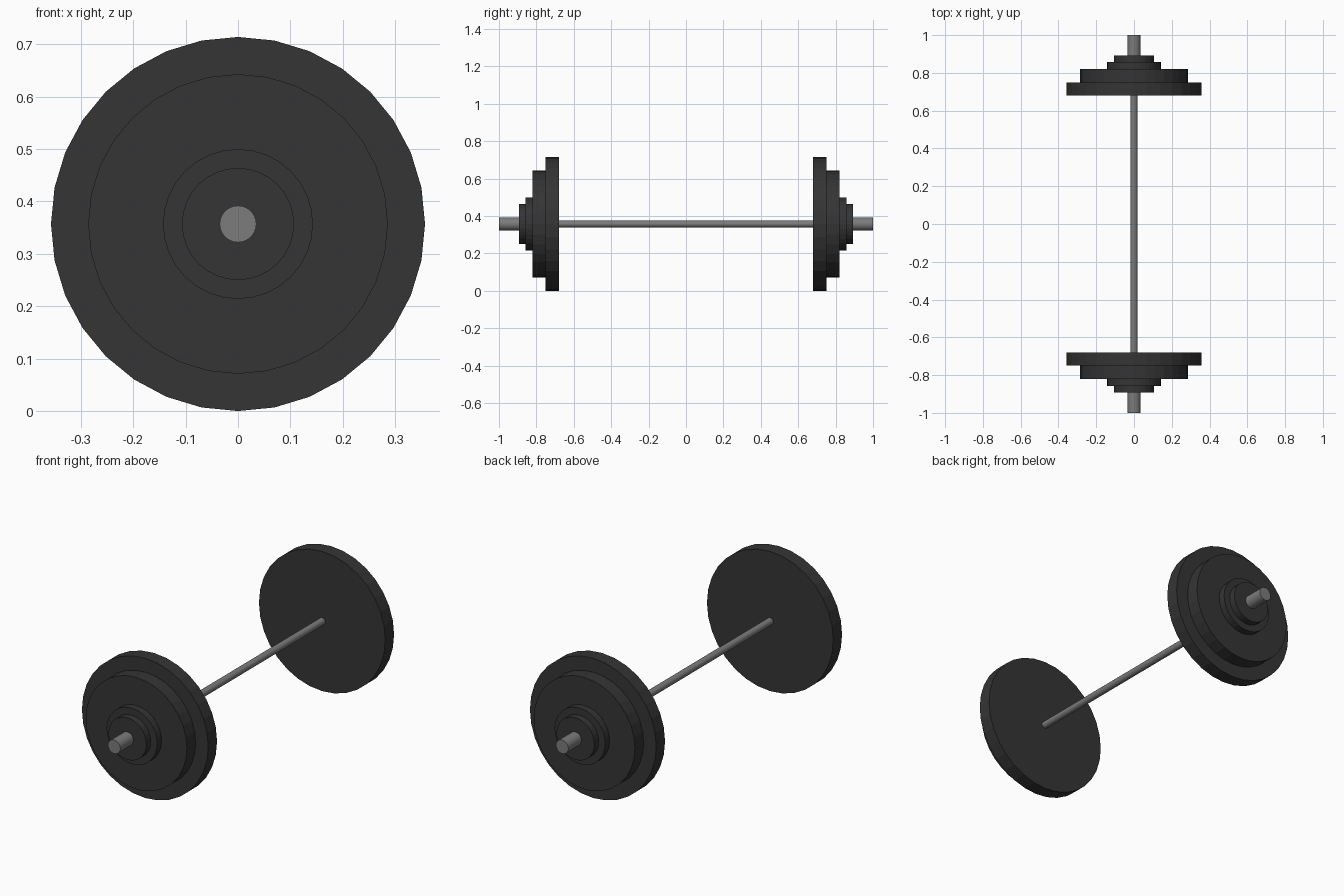
import bpy
import math

if "Cube" in bpy.data.objects:
    bpy.data.objects.remove(bpy.data.objects["Cube"])

AXIS_Z = 0.357
SIDES = 32


def material(name, grey):
    mat = bpy.data.materials.new(name)
    mat.diffuse_color = (grey, grey, grey, 1)
    mat.use_nodes = True
    mat.node_tree.nodes["Principled BSDF"].inputs["Base Color"].default_value = mat.diffuse_color
    return mat


rubber = material("black_rubber", 0.035)
steel = material("steel", 0.2)


def disc(name, radius, y0, y1, mat, smooth=False):
    """Cylinder along y from y0 to y1, centred on the bar axis."""
    bpy.ops.mesh.primitive_cylinder_add(
        vertices=SIDES, radius=radius, depth=abs(y1 - y0),
        location=(0, (y0 + y1) / 2, AXIS_Z), rotation=(math.pi / 2, 0, 0))
    obj = bpy.context.object
    obj.name = name
    obj.data.materials.append(mat)
    if smooth:
        bpy.ops.object.shade_smooth_by_angle(angle=math.radians(30))
    return obj


# Thin grip bar between the plates
disc("grip_bar", 0.018, -0.70, 0.70, steel, True)

# Stepped plates: (name, radius, inner y, outer y)
plates = [
    ("large_plate", 0.357, 0.679, 0.75),
    ("medium_plate", 0.286, 0.75, 0.821),
    ("small_plate", 0.143, 0.821, 0.857),
    ("collar", 0.107, 0.857, 0.893),
]

for side, s in (("front", -1), ("back", 1)):
    for name, radius, y0, y1 in plates:
        disc(f"{side}_{name}", radius, s * y0, s * y1, rubber)
    # Thick sleeve sticking out past the collar
    disc(f"{side}_sleeve", 0.035, s * 0.70, s * 1.0, steel, True)
